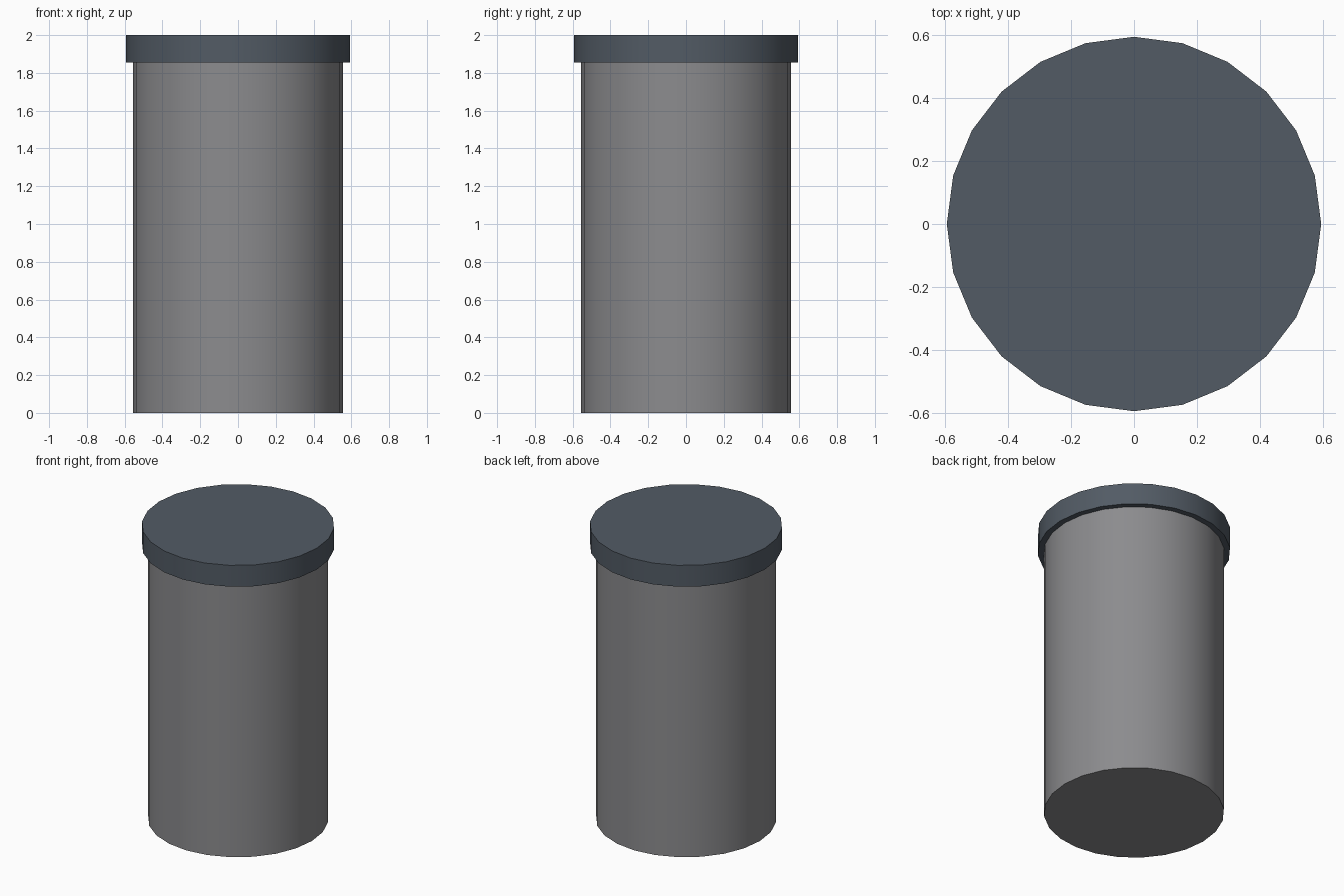
import bpy, math

if "Cube" in bpy.data.objects:
    bpy.data.objects.remove(bpy.data.objects["Cube"])

SIDES = 24


def material(name, rgb):
    m = bpy.data.materials.new(name)
    m.diffuse_color = (*rgb, 1.0)
    m.use_nodes = True
    m.node_tree.nodes["Principled BSDF"].inputs["Base Color"].default_value = m.diffuse_color
    return m


def cylinder(name, radius, z0, z1, mat):
    bpy.ops.mesh.primitive_cylinder_add(
        vertices=SIDES, radius=radius, depth=z1 - z0, location=(0, 0, (z0 + z1) / 2))
    obj = bpy.context.object
    obj.name = name
    obj.data.materials.append(mat)
    bpy.ops.object.shade_smooth_by_angle(angle=math.radians(30))
    return obj


# Canister body
cylinder("body", 0.555, 0.0, 1.86, material("body_grey", (0.26, 0.26, 0.27)))

# Overhanging lid
cylinder("lid", 0.593, 1.855, 2.0, material("lid_slate", (0.085, 0.105, 0.13)))
